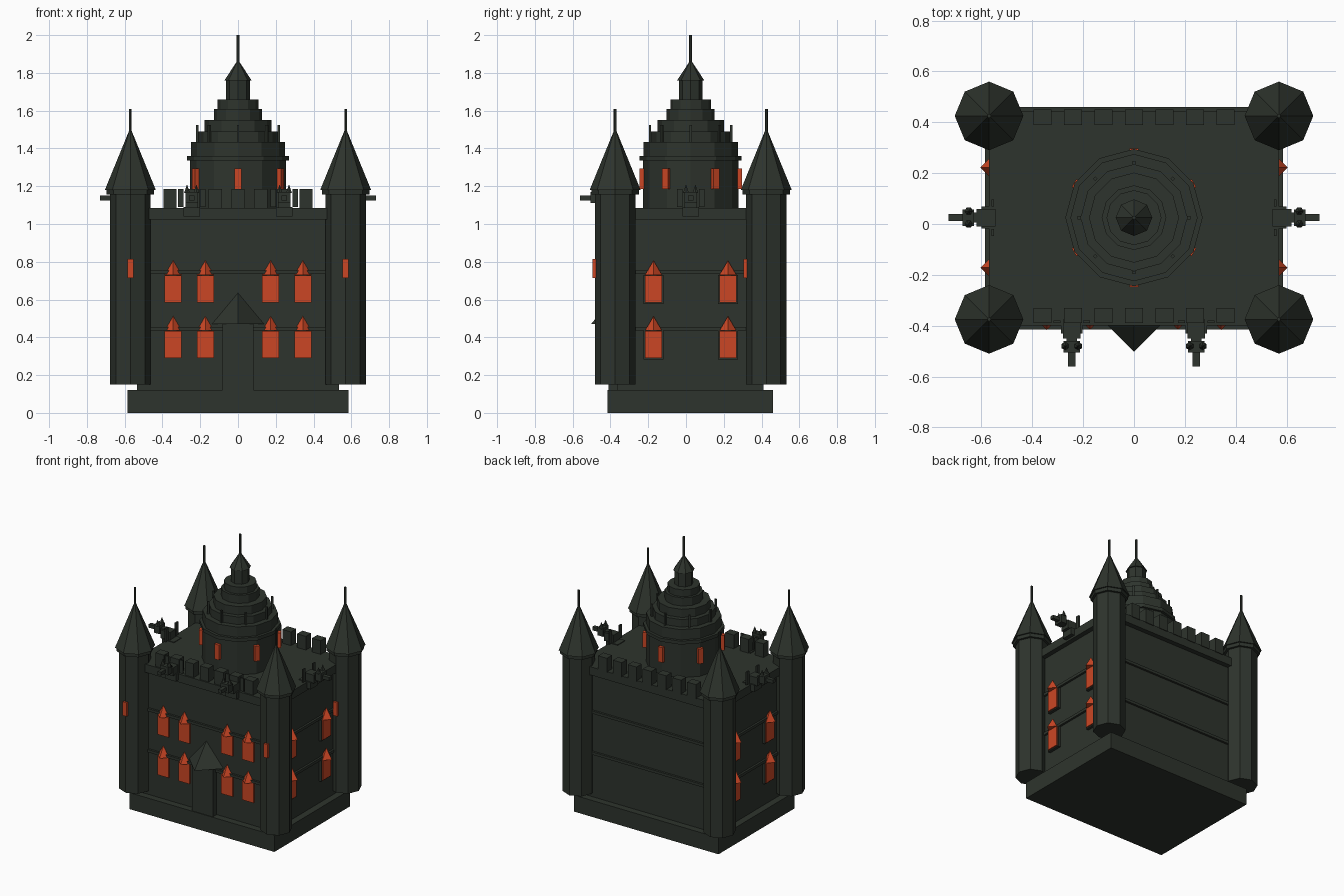
import bpy, bmesh, math
from mathutils import Matrix, Vector

if "Cube" in bpy.data.objects:
    bpy.data.objects.remove(bpy.data.objects["Cube"])

def material(name, col):
    m = bpy.data.materials.new(name)
    m.diffuse_color = (*col, 1)
    m.use_nodes = True
    m.node_tree.nodes["Principled BSDF"].inputs["Base Color"].default_value = m.diffuse_color
    return m

STONE = material("dark stone", (0.027, 0.034, 0.026))
GLOW = material("orange glow", (0.60, 0.062, 0.018))
CY = 0.0225  # depth centre of the building

class Part:
    """Collects primitives into one flat shaded object."""
    def __init__(self, name, mat=STONE):
        self.name, self.mat, self.bm = name, mat, bmesh.new()

    def box(self, x0, x1, y0, y1, z0, z1, turn=Matrix()):
        m = Matrix.Translation(((x0+x1)/2, (y0+y1)/2, (z0+z1)/2)) @ \
            Matrix.Diagonal((x1-x0, y1-y0, z1-z0, 1))
        bmesh.ops.create_cube(self.bm, size=1, matrix=turn @ m)

    def cone(self, x, y, z0, z1, r0, r1, n, turn=Matrix()):
        m = turn @ Matrix.Translation((x, y, (z0+z1)/2))
        bmesh.ops.create_cone(self.bm, cap_ends=True, segments=n, radius1=r0,
                              radius2=r1, depth=z1-z0, matrix=m)

    def done(self):
        bmesh.ops.recalc_face_normals(self.bm, faces=self.bm.faces)
        me = bpy.data.meshes.new(self.name)
        self.bm.to_mesh(me)
        self.bm.free()
        me.materials.append(self.mat)
        bpy.context.collection.objects.link(bpy.data.objects.new(self.name, me))

def at(x, y, deg):
    return Matrix.Translation((x, y, 0)) @ Matrix.Rotation(math.radians(deg), 4, 'Z')

def ring(part, grow, z0, z1):
    part.box(-0.535-grow, 0.535+grow, CY-0.3875-grow, CY+0.3875+grow, z0, z1)

# Base, main block, string courses and cornice
for name, grow, z0, z1 in (("base_plinth", 0.05, 0, 0.12), ("main_block", 0, 0.12, 1.06),
                           ("lower_band", 0.015, 0.435, 0.455), ("upper_band", 0.015, 0.735, 0.755),
                           ("cornice", 0.035, 1.025, 1.085)):
    p = Part(name)
    ring(p, grow, z0, z1)
    p.done()

# Battlements along front and back
p = Part("battlements")
for i in range(-3, 4):
    for y in (-0.36, 0.42):
        p.box(i*0.12-0.035, i*0.12+0.035, y-0.03, y+0.03, 1.08, 1.185)
p.done()

# Door with pointed canopy
p = Part("doorway")
p.box(-0.083, 0.083, -0.41, -0.36, 0.12, 0.47)
p.cone(0, -0.365, 0.47, 0.635, 0.138, 0, 4)
p.done()

# Corner towers with a slit window in front
towers, slits = Part("corner_towers"), Part("tower_windows", GLOW)
for x in (-0.57, 0.57):
    for y in (-0.375, 0.425):
        towers.cone(x, y, 0.15, 1.165, 0.108, 0.108, 8)
        towers.cone(x, y, 1.155, 1.18, 0.125, 0.125, 8)
        towers.cone(x, y, 1.18, 1.51, 0.135, 0, 8)
        towers.cone(x, y, 1.47, 1.61, 0.008, 0.008, 6)
        slits.box(x-0.016, x+0.016, y-0.12, y-0.09, 0.715, 0.815)
towers.done()
slits.done()

# Wall windows: frame, pane and pointed hood (local -y is outward)
frames, panes = Part("window_frames"), Part("window_panes", GLOW)
spots = [(x, -0.365, 0) for x in (-0.343, -0.173, 0.173, 0.343)]
spots += [(s*0.535, y, s*90) for s in (-1, 1) for y in (-0.172, 0.222)]
for x, y, deg in spots:
    t = at(x, y, deg)
    side = deg != 0
    for z in (0.29, 0.585):
        out = 0.028 if side else 0.012
        if side:
            frames.box(-0.053, 0.053, -0.02, 0.01, z-0.008, z+0.145, t)
        panes.box(-0.045, 0.045, -out, 0.01, z, z+0.143, t)
        panes.cone(0, -0.024 if side else -0.006, z+0.145, z+0.222, 0.045, 0, 4, t)
frames.done()
panes.done()

# Stepped dome with lantern and spire
p = Part("dome")
for z0, z1, r in ((1.06, 1.34, 0.253), (1.335, 1.36, 0.27), (1.36, 1.435, 0.25),
                  (1.435, 1.49, 0.21), (1.49, 1.55, 0.177), (1.55, 1.61, 0.127),
                  (1.61, 1.66, 0.108)):
    p.cone(0, 0.025, z0, z1, r, r, 12)
p.done()
p = Part("lantern")
p.cone(0, 0.025, 1.65, 1.765, 0.063, 0.063, 8)
p.cone(0, 0.025, 1.76, 1.87, 0.072, 0, 8)
p.cone(0, 0.025, 1.83, 2.0, 0.008, 0.008, 6)
p.done()
p = Part("dome_posts")
for i in range(8):
    p.box(0.209, 0.222, -0.0065, 0.0065, 1.42, 1.525, at(0, 0.025, i*45))
p.done()
p = Part("dome_windows", GLOW)
for i in range(6):
    p.box(0.24, 0.272, -0.018, 0.018, 1.185, 1.295, at(0, 0.025, 30+i*60))
p.done()

# Gargoyles on front and sides (local -y is outward)
p = Part("gargoyles")
for x, y, deg in ((-0.245, -0.365, 0), (0.245, -0.365, 0), (-0.535, 0.025, -90), (0.535, 0.025, 90)):
    t = at(x, y, deg)
    p.box(-0.043, 0.043, -0.065, 0.03, 1.04, 1.09, t)      # perch
    p.box(-0.034, 0.034, -0.085, -0.01, 1.085, 1.145, t)   # body
    p.box(-0.02, 0.02, -0.10, -0.07, 1.11, 1.15, t)        # neck
    p.box(-0.032, 0.032, -0.14, -0.095, 1.11, 1.17, t)     # head
    p.box(-0.014, 0.014, -0.195, -0.135, 1.125, 1.15, t)   # snout
    for s in (-1, 1):
        p.cone(s*0.025, -0.115, 1.165, 1.21, 0.017, 0, 6, t)               # horn
        p.box(s*0.058-0.014, s*0.058+0.014, -0.025, -0.015, 1.09, 1.185, t)  # wing
p.done()
